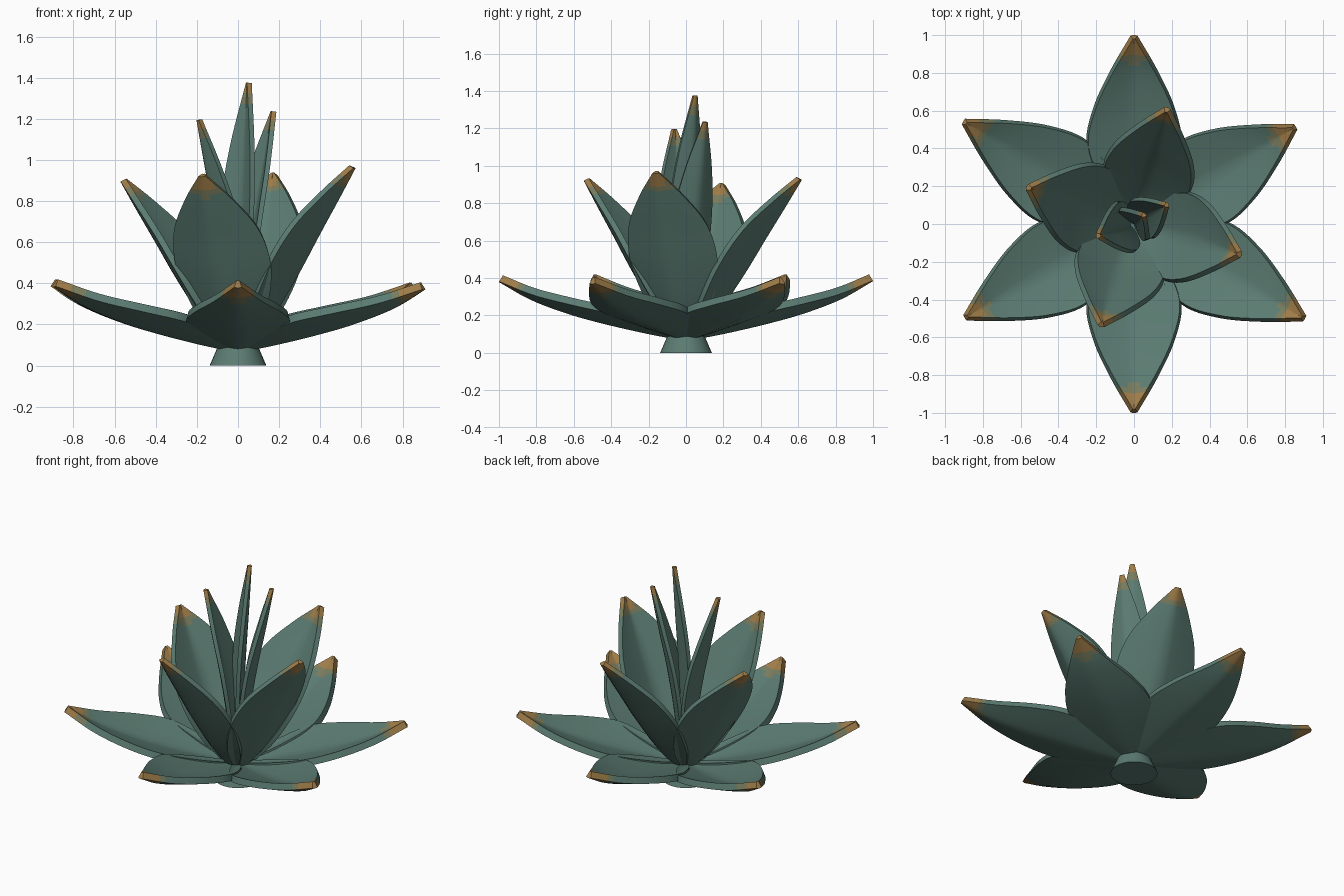
import bpy, bmesh, math
from mathutils import Vector

cube = bpy.data.objects.get("Cube")
if cube:
    bpy.data.objects.remove(cube)


def material(name, color):
    m = bpy.data.materials.new(name)
    m.use_nodes = True
    m.diffuse_color = (*color, 1)
    m.node_tree.nodes["Principled BSDF"].inputs["Base Color"].default_value = (*color, 1)
    return m


green = material("leaf green", (0.105, 0.2, 0.168))
blend = material("faded tan green", (0.19, 0.2, 0.11))
tan = material("dry tip tan", (0.34, 0.2, 0.065))


def finish(name, bm, mats):
    bmesh.ops.recalc_face_normals(bm, faces=bm.faces)
    me = bpy.data.meshes.new(name)
    bm.to_mesh(me)
    bm.free()
    ob = bpy.data.objects.new(name, me)
    bpy.context.collection.objects.link(ob)
    for m in mats:
        me.materials.append(m)
    bpy.ops.object.select_all(action='DESELECT')
    bpy.context.view_layer.objects.active = ob
    ob.select_set(True)
    bpy.ops.object.shade_smooth_by_angle(angle=math.radians(40))
    return ob


def spline(points, steps):
    """Smooth curve through the control points."""
    p = [Vector(q) for q in points]
    p = [2 * p[0] - p[1]] + p + [2 * p[-1] - p[-2]]
    out = []
    for i in range(1, len(p) - 2):
        a, b, c, d = p[i - 1:i + 3]
        for k in range(steps):
            t = k / steps
            out.append(0.5 * (2 * b + (c - a) * t + (2 * a - 5 * b + 4 * c - d) * t * t
                              + (3 * b - a - 3 * c + d) * t ** 3))
    return out + [p[-2]]


HALF = 5  # cross-section divisions on each side of the fold


def leaf(name, points, yaw, reach, top, width, cup, thick, tip):
    """Folded blade: control points are (radius, height, half width)."""
    base_z, end = points[0][1], points[-1]
    scaled = [(r * reach / end[0], base_z + (z - base_z) * (top - base_z) / (end[1] - base_z), w * width)
              for r, z, w in points]
    path = spline(scaled, 6)
    out = Vector((math.cos(yaw), math.sin(yaw), 0))
    side = Vector((-out.y, out.x, 0))
    up = Vector((0, 0, 1))
    bm = bmesh.new()
    rows = []
    for i, (r, z, w) in enumerate(path):
        a, b = path[max(i - 1, 0)], path[min(i + 1, len(path) - 1)]
        t = Vector((b.x - a.x, b.y - a.y)).normalized()
        normal = up * t.x - out * t.y
        rows.append([bm.verts.new(out * r + up * z + side * w * u
                                  + normal * cup * w * abs(u) ** 1.2)
                     for u in (k / HALF for k in range(-HALF, HALF + 1))])
    apex = out * path[-1].x + up * path[-1].y
    for lo, hi in zip(rows, rows[1:]):
        for k in range(2 * HALF):
            f = bm.faces.new((lo[k], lo[k + 1], hi[k + 1], hi[k]))
            d = (f.calc_center_median() - apex).length
            f.material_index = 2 if d < tip * 0.65 else 1 if d < tip else 0
    ob = finish(name, bm, (green, blend, tan))
    mod = ob.modifiers.new("thickness", 'SOLIDIFY')
    mod.thickness = thick
    mod.offset = 0
    bpy.ops.object.modifier_apply(modifier=mod.name)
    bpy.ops.object.shade_smooth_by_angle(angle=math.radians(40))


OUTER = [(0.04, 0.09, 0.05), (0.2, 0.12, 0.155), (0.42, 0.17, 0.245),
         (0.62, 0.225, 0.212), (0.82, 0.3, 0.118), (0.99, 0.395, 0.012)]
MIDDLE = [(0.04, 0.09, 0.05), (0.16, 0.23, 0.17), (0.29, 0.43, 0.236),
          (0.4, 0.62, 0.215), (0.5, 0.79, 0.12), (0.58, 0.93, 0.012)]
INNER = [(0.03, 0.09, 0.04), (0.055, 0.4, 0.1), (0.1, 0.7, 0.12),
         (0.15, 0.95, 0.085), (0.2, 1.22, 0.01)]

# Each row: control points, cup, thickness, tip length, then (yaw, reach, height, width)
whorls = {
    "outer_leaf": (OUTER, 0.24, 0.04, 0.15, [
        (90, 0.99, 0.4, 1), (149, 1.045, 0.4, 1), (209, 1.015, 0.4, 1),
        (270, 0.99, 0.395, 1), (331, 1.025, 0.385, 1), (31, 0.99, 0.385, 1)]),
    "middle_leaf": (MIDDLE, 0.36, 0.03, 0.12, [
        (74, 0.63, 0.93, 1), (161, 0.59, 0.9, 1), (252, 0.56, 0.925, 1), (344, 0.58, 0.965, 1)]),
    "inner_leaf": (INNER, 0.38, 0.024, 0.1, [
        (30, 0.2, 1.235, 0.95), (198, 0.2, 1.195, 1.15), (42, 0.07, 1.375, 0.9)]),
}
for name, (points, cup, thick, tip, placements) in whorls.items():
    for n, (yaw, reach, top, width) in enumerate(placements, 1):
        leaf(f"{name}_{n}", points, math.radians(yaw), reach, top, width, cup, thick, tip)

# Short flared stem
bm = bmesh.new()
bmesh.ops.create_cone(bm, cap_ends=True, segments=32, radius1=0.138, radius2=0.095, depth=0.1)
bmesh.ops.translate(bm, verts=bm.verts, vec=(0, 0, 0.05))
finish("stem", bm, (green,))
